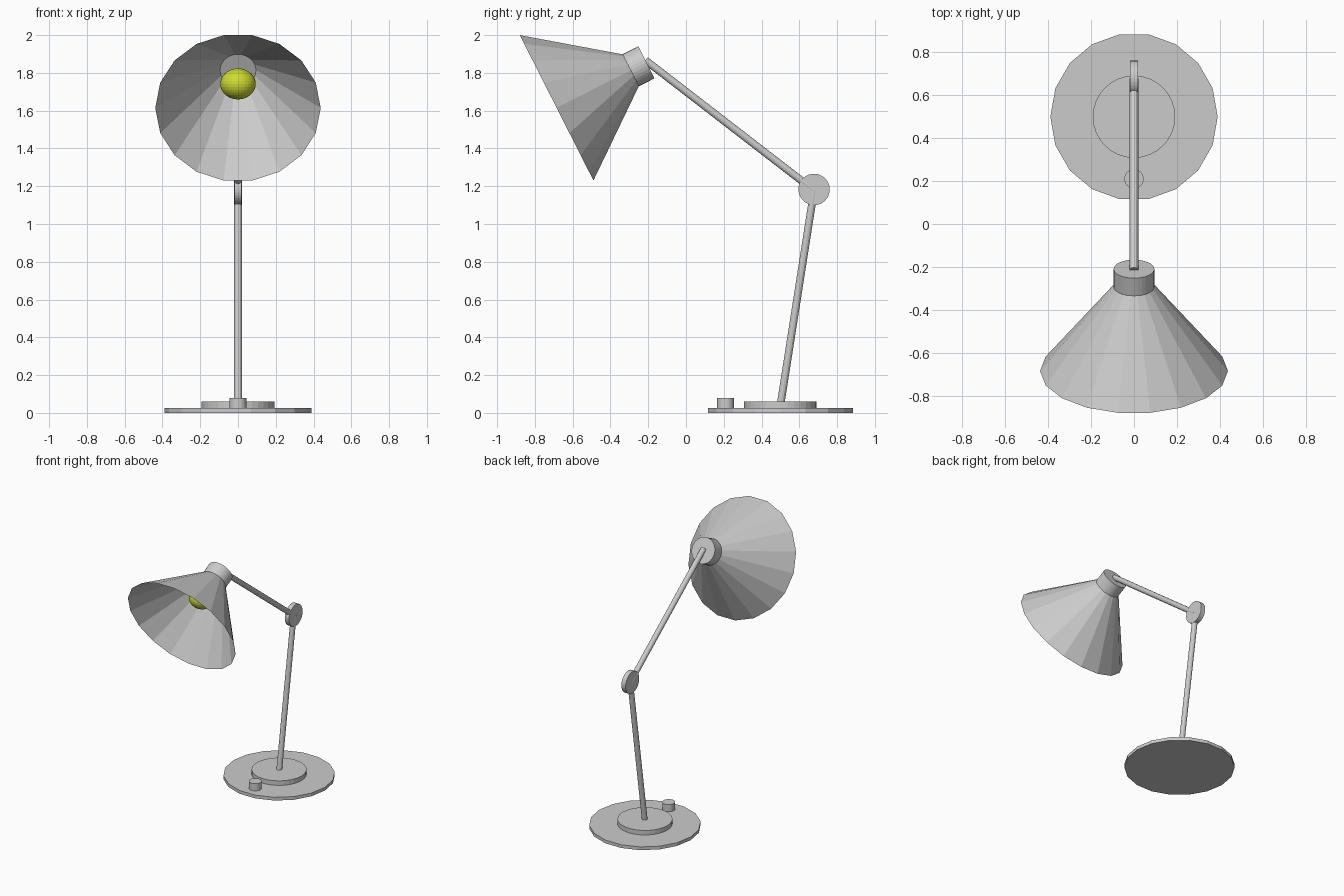
import bpy, bmesh
from math import pi
from mathutils import Vector, Matrix

if "Cube" in bpy.data.objects:
    bpy.data.objects.remove(bpy.data.objects["Cube"])

AXIS = Vector((0, 0.892, 0.452)).normalized()   # shade axis, rim to collar
RIM = Vector((0, -0.685, 1.615))                # centre of the shade rim


def tube(name, a, b, r1, r2=None, sides=32, caps=True, smooth=False):
    """Cylinder or cone from point a to point b, one vertex on the x axis."""
    a, b = Vector(a), Vector(b)
    z = (b - a).normalized()
    x = Vector((1, 0, 0)) if abs(z.x) < 0.9 else Vector((0, 1, 0))
    y = z.cross(x)
    rot = Matrix((x, y, z)).transposed().to_4x4()
    bm = bmesh.new()
    bmesh.ops.create_cone(bm, cap_ends=caps, segments=sides, radius1=r1,
                          radius2=r1 if r2 is None else r2, depth=(b - a).length)
    # put the first vertex exactly on the local x axis
    v = bm.verts[:][0].co
    turn = Matrix.Rotation(-Vector((1, 0)).angle_signed(v.xy) * -1, 4, 'Z')
    bm.transform(Matrix.Translation((a + b) / 2) @ rot @ turn)
    return finish(name, bm, smooth)


def finish(name, bm, smooth):
    mesh = bpy.data.meshes.new(name)
    bm.to_mesh(mesh)
    bm.free()
    obj = bpy.data.objects.new(name, mesh)
    bpy.context.collection.objects.link(obj)
    if smooth:
        bpy.ops.object.select_all(action='DESELECT')
        obj.select_set(True)
        bpy.context.view_layer.objects.active = obj
        bpy.ops.object.shade_smooth_by_angle(angle=pi / 6)
    return obj


# Base plate, raised disc and switch
tube("base_plate", (0, 0.5, 0), (0, 0.5, 0.025), 0.39, sides=18)
tube("base_disc", (0, 0.5, 0.025), (0, 0.5, 0.06), 0.192)
tube("switch_button", (0, 0.21, 0.025), (0, 0.21, 0.08), 0.045)

# Two arms and the elbow
elbow = (0, 0.678, 1.178)
tube("lower_arm", (0, 0.5, 0.04), elbow, 0.02, sides=12)
tube("upper_arm", elbow, (0, -0.215, 1.867), 0.02, sides=12)
tube("elbow_joint", (-0.018, 0.678, 1.183), (0.018, 0.678, 1.183), 0.083)

# Open conical shade and its collar
tube("lamp_shade", RIM, RIM + AXIS * 0.445, 0.438, 0.092, sides=18, caps=False)
tube("shade_collar", RIM + AXIS * 0.44, RIM + AXIS * 0.533, 0.095)

# Slightly flattened bulb
bm = bmesh.new()
bmesh.ops.create_uvsphere(bm, u_segments=32, v_segments=16, radius=1)
bm.transform(Matrix.Translation(RIM + AXIS * 0.28) @ Matrix.Diagonal((0.094, 0.094, 0.082, 1)))
bulb = finish("light_bulb", bm, False)
yellow = bpy.data.materials.new("bulb_yellow")
yellow.diffuse_color = (0.62, 0.7, 0.03, 1)
yellow.use_nodes = True
yellow.node_tree.nodes["Principled BSDF"].inputs["Base Color"].default_value = yellow.diffuse_color
bulb.data.materials.append(yellow)
